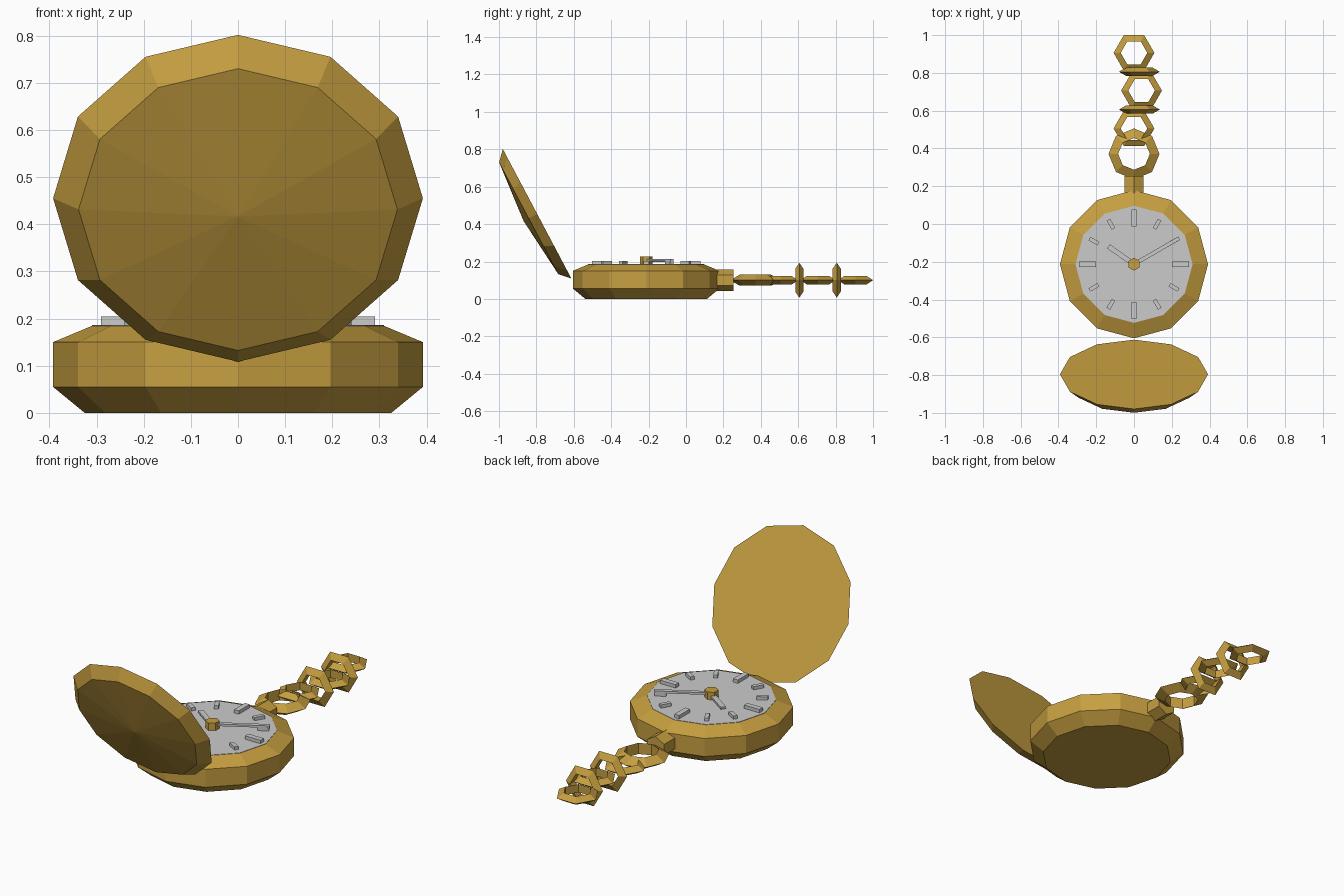
import bpy, bmesh
from math import sin, cos, pi, radians
from mathutils import Matrix

if "Cube" in bpy.data.objects:
    bpy.data.objects.remove(bpy.data.objects["Cube"])

gold = bpy.data.materials.new("gold")
gold.diffuse_color = (0.565, 0.345, 0.051, 1)
gold.use_nodes = True
gold.node_tree.nodes["Principled BSDF"].inputs["Base Color"].default_value = gold.diffuse_color
CY = -0.213  # y of the watch centre


def finish(name, bm, matrix, mat):
    bmesh.ops.recalc_face_normals(bm, faces=bm.faces)
    me = bpy.data.meshes.new(name)
    bm.to_mesh(me)
    bm.free()
    ob = bpy.data.objects.new(name, me)
    ob.matrix_world = matrix
    if mat:
        me.materials.append(mat)
    bpy.context.collection.objects.link(ob)
    return ob


def lathe(name, profile, sides, matrix, mat=gold):
    """Turn (radius, z) points about z; open ends are capped, radius 0 is an apex."""
    bm = bmesh.new()
    rings = []
    for r, z in profile:
        if r == 0:
            rings.append([bm.verts.new((0, 0, z))] * sides)
        else:
            rings.append([bm.verts.new((r * cos(2 * pi * k / sides), r * sin(2 * pi * k / sides), z))
                          for k in range(sides)])
    for a, b in zip(rings, rings[1:]):
        for k in range(sides):
            j = (k + 1) % sides
            bm.faces.new(list(dict.fromkeys((a[k], a[j], b[j], b[k]))))
    for ring, (r, _) in ((rings[0], profile[0]), (rings[-1], profile[-1])):
        if r:
            bm.faces.new(ring)
    return finish(name, bm, matrix, mat)


def radial_bar(name, angle, r0, r1, width, z0, z1):
    """Flat bar on the dial pointing outward at an angle from the +x axis."""
    bm = bmesh.new()
    bmesh.ops.create_cube(bm, size=1)
    bmesh.ops.scale(bm, vec=(r1 - r0, width, z1 - z0), verts=bm.verts)
    bmesh.ops.translate(bm, vec=((r0 + r1) / 2, 0, (z0 + z1) / 2), verts=bm.verts)
    return finish(name, bm, Matrix.Translation((0, CY, 0)) @ Matrix.Rotation(angle, 4, 'Z'), None)


def ring(name, loc, sides, major, minor, upright=False):
    """Low-poly ring with a three-sided section."""
    bpy.ops.mesh.primitive_torus_add(location=loc, rotation=(pi / 2 if upright else 0, 0, 0),
                                     major_segments=sides, minor_segments=3,
                                     major_radius=major, minor_radius=minor)
    ob = bpy.context.object
    ob.name = name
    ob.data.materials.append(gold)
    for p in ob.data.polygons:
        p.use_smooth = False


centre = Matrix.Translation((0, CY, 0))

# case and the dial on top of it
lathe("case", [(0.325, 0), (0.392, 0.055), (0.392, 0.15), (0.311, 0.184)], 12, centre)
lathe("dial", [(0.31, 0.175), (0.31, 0.186)], 12, centre, None)

# hour marks, longer at the quarters
for h in range(12):
    if h % 3 == 0:
        radial_bar("quarter_mark", h * pi / 6, 0.2, 0.29, 0.028, 0.18, 0.204)
    else:
        radial_bar("hour_mark", h * pi / 6, 0.217, 0.272, 0.021, 0.18, 0.203)

# hands and centre pin
radial_bar("hour_hand", radians(145), 0, 0.165, 0.026, 0.196, 0.207)
radial_bar("minute_hand", radians(30), 0, 0.276, 0.02, 0.202, 0.213)
lathe("centre_pin", [(0.034, 0.18), (0.034, 0.226)], 6, centre @ Matrix.Rotation(pi / 2, 4, 'Z'))

# open lid: flat inside, domed outside
lathe("lid", [(0.392, 0), (0.338, 0.051), (0, 0.082)], 12,
      Matrix.Translation((0, -0.796, 0.455)) @ Matrix.Rotation(radians(117.9), 4, 'X'))

# crown stem, hexagonal with a corner on top
lathe("crown_stem", [(0.058, 0), (0.058, 0.125)], 6,
      Matrix.Translation((0, 0.13, 0.1)) @ Matrix.Rotation(-pi / 2, 4, 'X') @ Matrix.Rotation(pi / 2, 4, 'Z'))

# bow ring and chain links, alternately flat and upright
ring("bow_ring", (0, 0.371, 0.1), 8, 0.101, 0.034)
for i in range(5):
    ring("chain_link", (0.04 * sin(i * pi / 4), 0.506 + 0.1 * i, 0.1), 6, 0.083, 0.025, i % 2 == 1)
